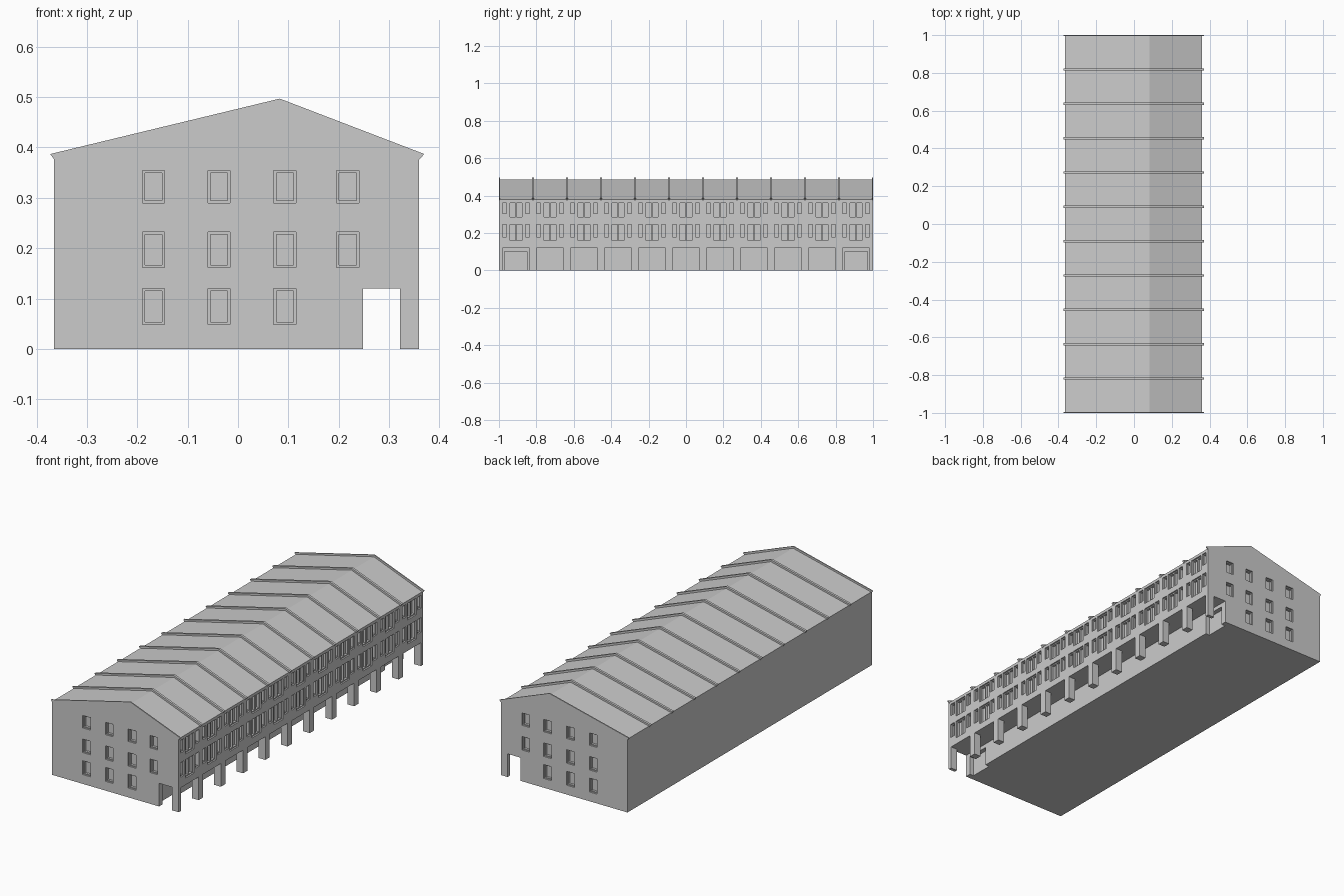
import bpy, bmesh

if "Cube" in bpy.data.objects:
    bpy.data.objects.remove(bpy.data.objects["Cube"])

BAYS = 11
PITCH = 2.0 / BAYS
LINES = [-1 + PITCH * i for i in range(BAYS + 1)]   # bay division lines


def finish(name, bm):
    bmesh.ops.recalc_face_normals(bm, faces=bm.faces)
    mesh = bpy.data.meshes.new(name)
    bm.to_mesh(mesh)
    bm.free()
    obj = bpy.data.objects.new(name, mesh)
    bpy.context.collection.objects.link(obj)
    return obj


def extrude(bm, profile, y0, y1):
    """Prism from an x/z outline, running from y0 to y1."""
    a = [bm.verts.new((x, y0, z)) for x, z in profile]
    b = [bm.verts.new((x, y1, z)) for x, z in profile]
    n = len(a)
    bm.faces.new(a)
    bm.faces.new(b[::-1])
    for i in range(n):
        bm.faces.new((a[i], b[i], b[(i + 1) % n], a[(i + 1) % n]))


def box(bm, x0, x1, y0, y1, z0, z1):
    extrude(bm, [(x0, z0), (x1, z0), (x1, z1), (x0, z1)], y0, y1)


def window(bm, place, c, w, z0, z1, frame=0.005, d1=0.008, d2=0.02):
    """Stepped cutter; place(u, depth, z) maps onto a wall."""
    rings = []
    for depth, f in ((-0.02, 0), (d1, 0), (d1, frame), (d2, frame)):
        h = w / 2 - f
        pts = [(c - h, z0 + f), (c + h, z0 + f), (c + h, z1 - f), (c - h, z1 - f)]
        rings.append([bm.verts.new(place(u, depth, z)) for u, z in pts])
    for r, s in zip(rings, rings[1:]):
        for i in range(4):
            j = (i + 1) % 4
            bm.faces.new((r[i], r[j], s[j], s[i]))
    bm.faces.new(rings[0])
    bm.faces.new(rings[-1])


# main body with the covered walkway cut out of its outline
bm = bmesh.new()
extrude(bm, [(-0.365, 0), (0.248, 0), (0.248, 0.12), (0.36, 0.12),
             (0.36, 0.38), (0.083, 0.487), (-0.365, 0.38)], -1, 1)
body = finish("building_body", bm)

# window recesses
bm = bmesh.new()
for s in (-1, 1):
    gable = lambda u, d, z, s=s: (u, s * (1 - d), z)
    for z0, z1, cols in ((0.048, 0.12, 3), (0.162, 0.232, 4), (0.29, 0.354, 4)):
        for x in (-0.168, -0.038, 0.093, 0.218)[:cols]:
            window(bm, gable, x, 0.044, z0, z1)
side = lambda u, d, z: (0.36 - d, u, z)
for y in LINES[:-1]:
    mid = y + PITCH / 2
    for z0, z1 in ((0.155, 0.25), (0.28, 0.365)):
        window(bm, side, mid, 0.072, z0, z1)
        for s in (-1, 1):
            window(bm, side, mid + s * 0.062, 0.03, z0 + 0.02, z1, 0.004)
# doorways at both ends of the walkway
for s in (-1, 1):
    box(bm, 0.225, 0.26, s * 0.91 - 0.06, s * 0.91 + 0.06, -0.01, 0.1)
cutter = finish("opening_cutter", bm)
cutter.hide_render = True
cutter.hide_viewport = False
mod = body.modifiers.new("openings", 'BOOLEAN')
mod.operation = 'DIFFERENCE'
mod.solver = 'EXACT'
mod.object = cutter
bpy.context.view_layer.objects.active = body
body.select_set(True)
bpy.ops.object.modifier_apply(modifier=mod.name)
bpy.data.objects.remove(cutter, do_unlink=True)

# walkway pillars, narrower at the two corners
bm = bmesh.new()
for y in LINES:
    box(bm, 0.322, 0.36, max(y - 0.018, -1), min(y + 0.018, 1), 0, 0.12)
finish("walkway_pillars", bm)

# raised roof ribs over every bay line, flush with the gables
bm = bmesh.new()
for y in LINES:
    extrude(bm, [(-0.373, 0.387), (0.083, 0.497), (0.37, 0.387), (0.36, 0.376),
                 (0.083, 0.482), (-0.365, 0.376)],
            max(y - 0.006, -1), min(y + 0.006, 1))
finish("roof_ribs", bm)

# mullions in the wide windows
bm = bmesh.new()
for y in LINES[:-1]:
    mid = y + PITCH / 2
    for z0, z1 in ((0.155, 0.25), (0.28, 0.365)):
        box(bm, 0.338, 0.352, mid - 0.003, mid + 0.003, z0, z1)
finish("window_mullions", bm)
